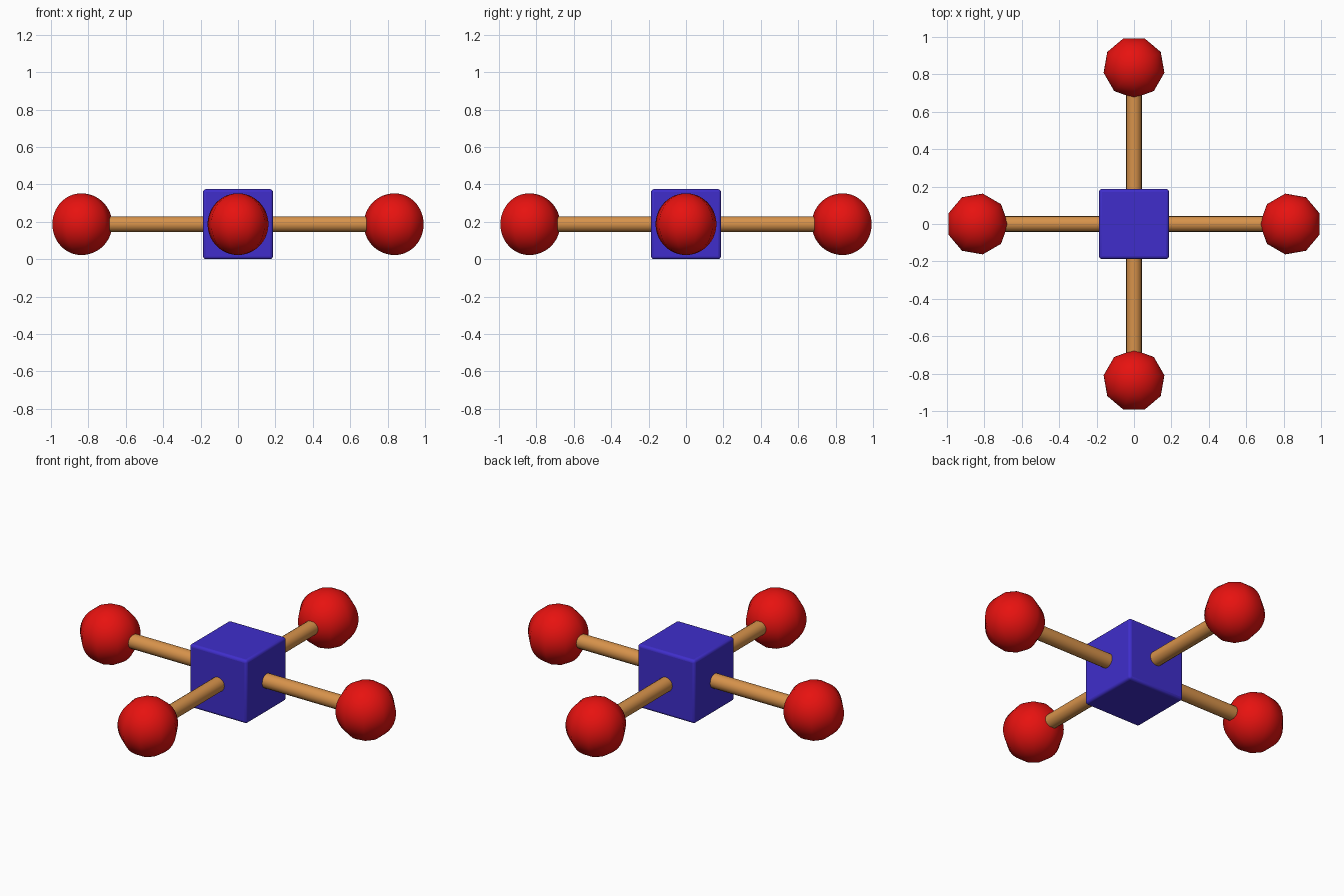
import bpy
from math import pi, cos, sin

if "Cube" in bpy.data.objects:
    bpy.data.objects.remove(bpy.data.objects["Cube"])

SIZE = 0.374      # cube edge
ZC = SIZE / 2     # common centre height
BALL_R = 0.165
BALL_D = 0.8375   # ball distance from the centre
ROD_R = 0.042


def material(name, color):
    m = bpy.data.materials.new(name)
    m.diffuse_color = (*color, 1)
    m.use_nodes = True
    m.node_tree.nodes["Principled BSDF"].inputs["Base Color"].default_value = m.diffuse_color
    return m


def finish(name, mat):
    o = bpy.context.object
    o.name = name
    o.data.materials.append(mat)
    return o


blue = material("blue", (0.05, 0.027, 0.6))
red = material("red", (0.8, 0.006, 0.005))
wood = material("wood", (0.68, 0.29, 0.07))

# Central cube with softened edges
bpy.ops.mesh.primitive_cube_add(size=SIZE, location=(0, 0, ZC))
cube = finish("centre_cube", blue)
bevel = cube.modifiers.new("bevel", 'BEVEL')
bevel.width = 0.015
bevel.segments = 3
bpy.ops.object.shade_smooth_by_angle(angle=pi / 6)

# Four arms, each a rod and a nine-sided ball
for i, side in enumerate(("right", "back", "left", "front")):
    a = i * pi / 2
    start, end = 0.1, 0.72
    mid = (start + end) / 2
    bpy.ops.mesh.primitive_cylinder_add(
        vertices=16, radius=ROD_R, depth=end - start,
        location=(mid * cos(a), mid * sin(a), ZC), rotation=(0, pi / 2, a))
    finish(side + "_rod", wood)
    bpy.ops.object.shade_smooth_by_angle(angle=pi / 4)

    bpy.ops.mesh.primitive_uv_sphere_add(
        segments=9, ring_count=32, radius=BALL_R,
        location=(BALL_D * cos(a), BALL_D * sin(a), ZC),
        rotation=(0, 0, a + pi / 2))
    finish(side + "_ball", red)
    bpy.ops.object.shade_smooth()
